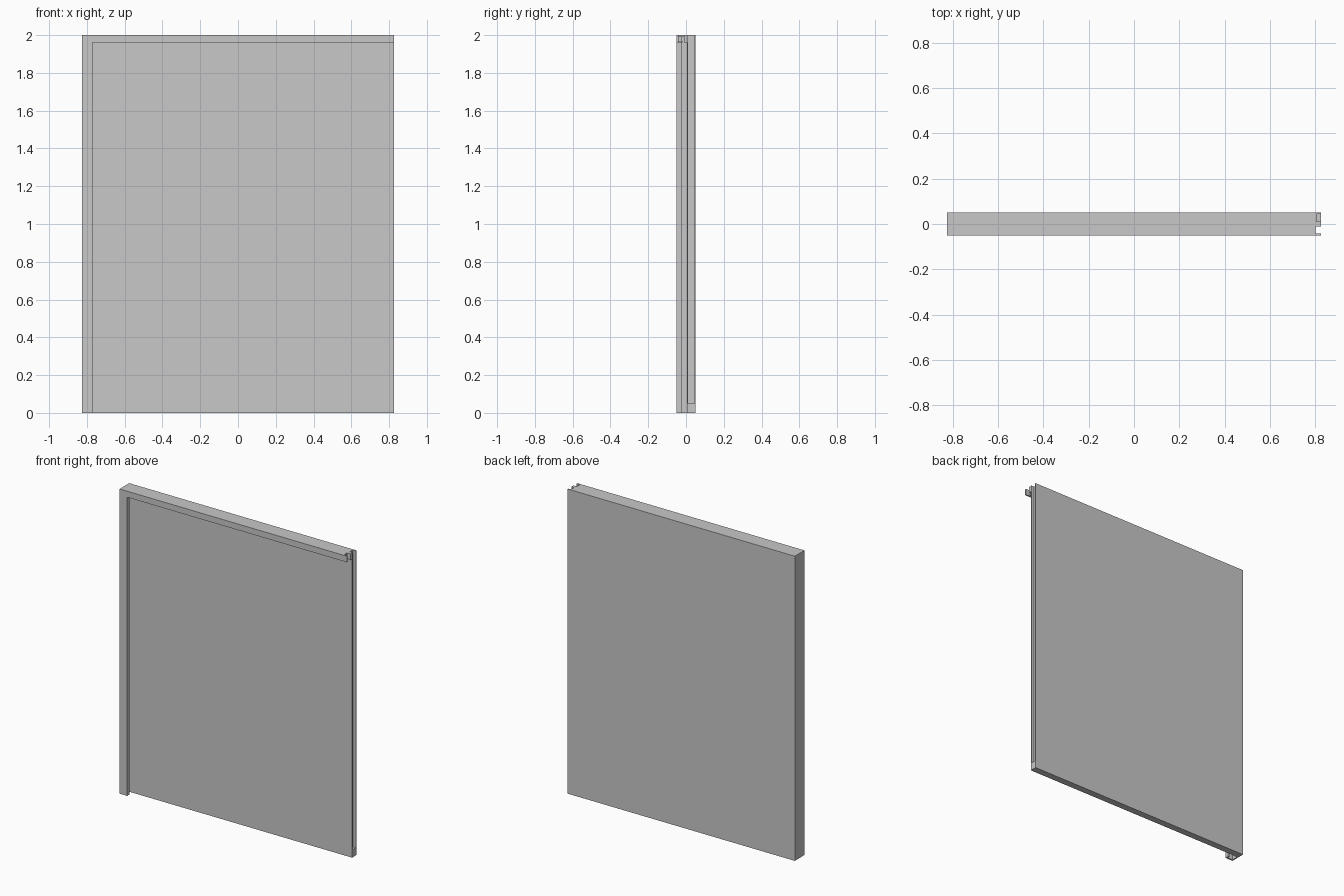
import bpy
import bmesh

cube = bpy.data.objects.get("Cube")
if cube:
    bpy.data.objects.remove(cube, do_unlink=True)

grey = bpy.data.materials.new("plain_grey")
COLOUR = (0.58, 0.58, 0.58, 1)
grey.diffuse_color = COLOUR
grey.use_nodes = True
for node in grey.node_tree.nodes:
    if node.type == "BSDF_PRINCIPLED":
        node.inputs["Base Color"].default_value = COLOUR

X, Y, H = 0.825, 0.05, 2.0   # half width, half depth, height
SEAT = 0.8                   # where the right edge joint begins
FRONT = 0.005                # front face of the panel
T = 0.009                    # sheet thickness


def extrude_profile(name, points, direction):
    """Extrude a closed outline of 3D points along a vector."""
    bm = bmesh.new()
    face = bm.faces.new([bm.verts.new(p) for p in points])
    moved = bmesh.ops.extrude_face_region(bm, geom=[face])["geom"]
    bmesh.ops.translate(bm, vec=direction,
                        verts=[v for v in moved if isinstance(v, bmesh.types.BMVert)])
    bmesh.ops.recalc_face_normals(bm, faces=bm.faces)
    mesh = bpy.data.meshes.new(name)
    bm.to_mesh(mesh)
    bm.free()
    mesh.materials.append(grey)
    obj = bpy.data.objects.new(name, mesh)
    bpy.context.collection.objects.link(obj)
    return obj


# Panel with a groove down its right edge
panel = [(-X, FRONT), (X, FRONT), (X, FRONT + 0.006), (SEAT + 0.004, FRONT + 0.006),
         (SEAT + 0.004, Y - 0.006), (X, Y - 0.006), (X, Y), (-X, Y)]
extrude_profile("panel", [(x, y, 0) for x, y in panel], (0, 0, H))

# Block closing the foot of the groove
foot = [(SEAT, FRONT + 0.006), (X, FRONT + 0.006), (X, Y - 0.006), (SEAT, Y - 0.006)]
extrude_profile("groove_foot", [(x, y, 0) for x, y in foot], (0, 0, 0.05))

# Folded side jamb: outer wall, front wall and returned lip
INNER = -0.77
jamb = [(-X, FRONT), (-X, -Y), (INNER, -Y), (INNER, -0.025), (INNER - T, -0.025),
        (INNER - T, -Y + T), (-X + T, -Y + T), (-X + T, FRONT)]
extrude_profile("side_jamb", [(x, y, 0) for x, y in jamb], (0, 0, H))

# Folded top rail: top wall, front wall and returned lip
LOW = 1.96
rail = [(FRONT, H), (-Y, H), (-Y, LOW), (-0.018, LOW), (-0.018, LOW + T),
        (-Y + T, LOW + T), (-Y + T, H - T), (FRONT, H - T)]
extrude_profile("top_rail", [(-X, y, z) for y, z in rail], (X + SEAT, 0, 0))

# Front lip and rear tab reaching past the rail end
for name, y0, y1 in (("rail_front_lip", -Y, -Y + T), ("rail_rear_tab", -0.01, FRONT)):
    tab = [(SEAT, y0), (X, y0), (X, y1), (SEAT, y1)]
    extrude_profile(name, [(x, y, LOW) for x, y in tab], (0, 0, H - LOW))
